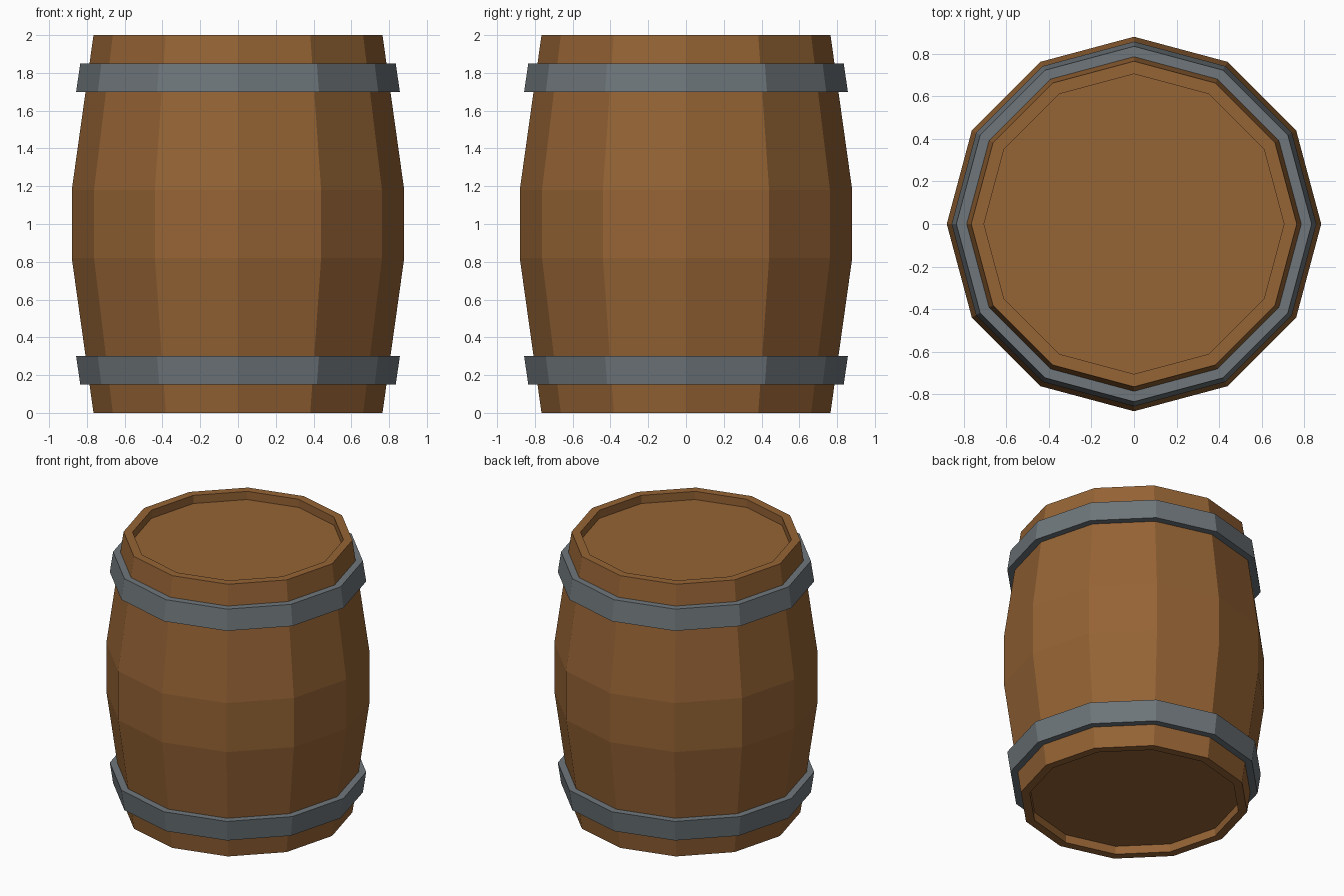
import bpy, bmesh
from math import cos, sin, pi

if "Cube" in bpy.data.objects:
    bpy.data.objects.remove(bpy.data.objects["Cube"])

SIDES = 12


def material(name, color):
    mat = bpy.data.materials.new(name)
    mat.diffuse_color = (*color, 1)
    mat.use_nodes = True
    mat.node_tree.nodes["Principled BSDF"].inputs["Base Color"].default_value = mat.diffuse_color
    return mat


def lathe(name, profile, mat, closed):
    """Spin (radius, z) points into flat-sided rings; join ends or cap them."""
    bm = bmesh.new()
    rings = [[bm.verts.new((r * cos(2 * pi * i / SIDES), r * sin(2 * pi * i / SIDES), z))
              for i in range(SIDES)] for r, z in profile]
    pairs = list(zip(rings, rings[1:]))
    if closed:
        pairs.append((rings[-1], rings[0]))
    else:
        bm.faces.new(rings[0])
        bm.faces.new(rings[-1])
    for a, b in pairs:
        for i in range(SIDES):
            j = (i + 1) % SIDES
            bm.faces.new((a[i], a[j], b[j], b[i]))
    bmesh.ops.recalc_face_normals(bm, faces=bm.faces)
    mesh = bpy.data.meshes.new(name)
    bm.to_mesh(mesh)
    bm.free()
    mesh.materials.append(mat)
    obj = bpy.data.objects.new(name, mesh)
    bpy.context.collection.objects.link(obj)
    return obj


wood = material("wood", (0.30, 0.125, 0.035))
metal = material("metal", (0.156, 0.18, 0.195))

# Bulging wooden body with a recessed head at each end
half = [(0.88, 0.82), (0.765, 0.0), (0.705, 0.0), (0.705, 0.06)]
body = half[::-1] + [(r, 2 - z) for r, z in half]
lathe("barrel_body", body, wood, closed=False)

# Metal hoops, mirrored about mid-height, following the taper of the body
hoop = [(0.78, 0.15), (0.835, 0.15), (0.857, 0.30), (0.80, 0.30)]
lathe("lower_hoop", hoop, metal, closed=True)
lathe("upper_hoop", [(r, 2 - z) for r, z in hoop], metal, closed=True)
